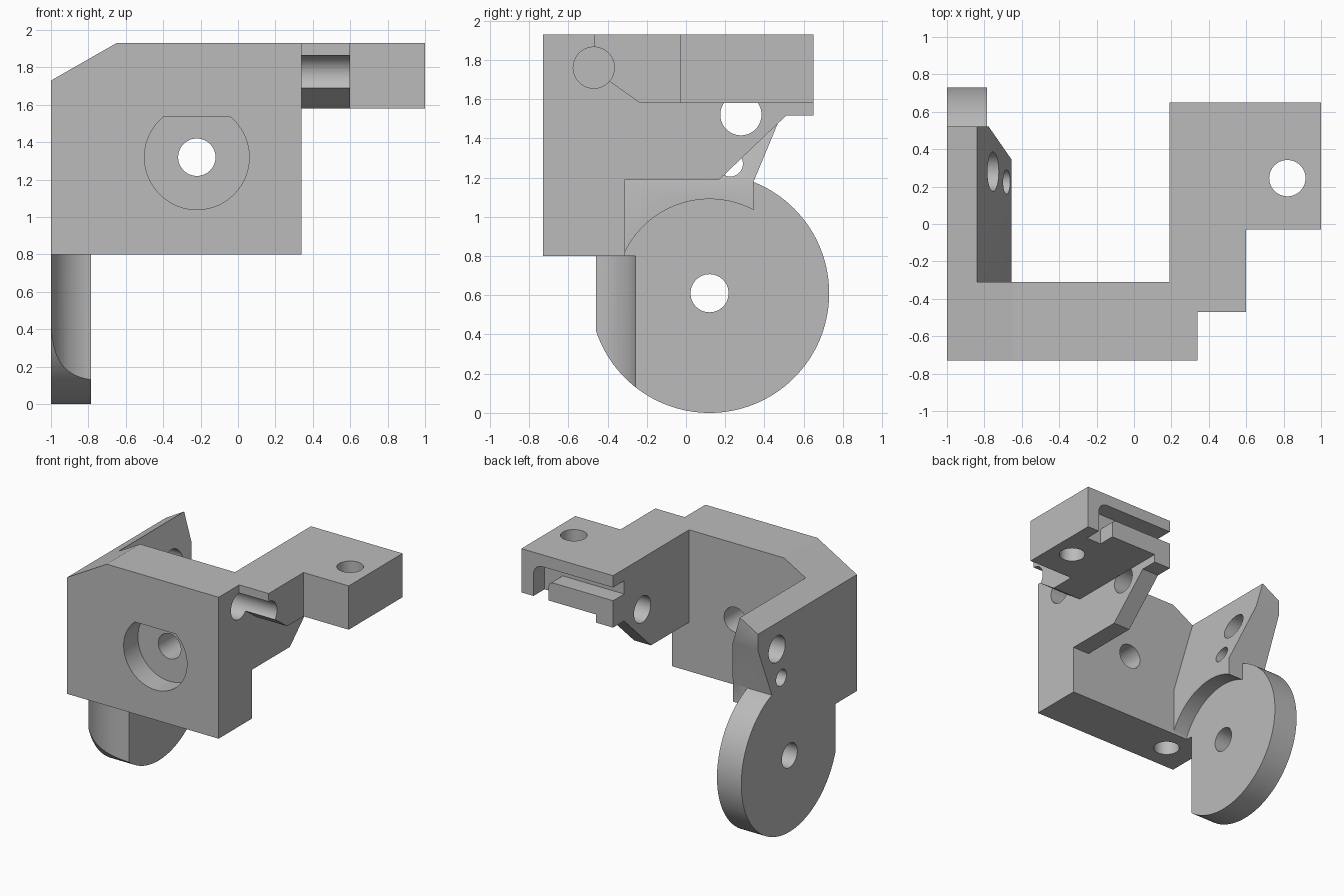
import bpy, bmesh, math
from mathutils import Vector

cube = bpy.data.objects.get("Cube")
if cube:
    bpy.data.objects.remove(cube)

gray = bpy.data.materials.new("plain gray")
gray.use_nodes = True
color = (0.5, 0.5, 0.5, 1)
gray.diffuse_color = color
gray.node_tree.nodes["Principled BSDF"].inputs["Base Color"].default_value = color

# Where a profile's two coordinates and its depth go for each extrusion axis
PLACE = {
    "X": lambda u, v, d: Vector((d, u, v)),
    "Y": lambda u, v, d: Vector((u, d, v)),
    "Z": lambda u, v, d: Vector((u, v, d)),
}


def prism(name, axis, points, start, end):
    """Extrude a 2D outline along an axis."""
    bm = bmesh.new()
    face = bm.faces.new([bm.verts.new(PLACE[axis](u, v, start)) for u, v in points])
    ext = bmesh.ops.extrude_face_region(bm, geom=[face])
    shift = PLACE[axis](0, 0, end - start)
    bmesh.ops.translate(bm, vec=shift, verts=[g for g in ext["geom"] if isinstance(g, bmesh.types.BMVert)])
    bmesh.ops.recalc_face_normals(bm, faces=bm.faces)
    mesh = bpy.data.meshes.new(name)
    bm.to_mesh(mesh)
    bm.free()
    mesh.materials.append(gray)
    obj = bpy.data.objects.new(name, mesh)
    bpy.context.collection.objects.link(obj)
    return obj


def box(name, x0, x1, y0, y1, z0, z1):
    return prism(name, "Z", [(x0, y0), (x1, y0), (x1, y1), (x0, y1)], z0, z1)


def arc(cu, cv, r, a0=0, a1=360, n=64):
    count = n if a1 - a0 == 360 else n + 1
    angles = [math.radians(a0 + (a1 - a0) * i / n) for i in range(count)]
    return [(cu + r * math.cos(a), cv + r * math.sin(a)) for a in angles]


def cylinder(name, axis, cu, cv, r, start, end, n=64):
    return prism(name, axis, arc(cu, cv, r, n=n), start, end)


def combine(target, operation, *others):
    """Apply boolean modifiers and discard the helper bodies."""
    bpy.context.view_layer.objects.active = target
    for other in others:
        other.hide_render = True
        mod = target.modifiers.new("Boolean", "BOOLEAN")
        mod.operation, mod.solver, mod.object = operation, "EXACT", other
        bpy.ops.object.modifier_apply(modifier=mod.name)
        bpy.data.objects.remove(other)


# Front plate
body = box("bracket_body", -1, 0.34, -0.73, -0.31, 0.8, 1.93)

# Side wall, thinning towards the top, with a round clearance below
wall = prism("side_wall", "X", [(-0.36, 0.8), (0.345, 0.8), (0.345, 1.18), (0.52, 1.6),
                                (0.52, 1.93), (-0.36, 1.93)], -1, -0.655)
combine(wall, "DIFFERENCE",
        prism("wall_slope", "Y", [(-0.655, 1.18), (-0.6, 1.18), (-0.6, 2.1), (-0.921, 2.1)], -0.31, 1),
        cylinder("hub_clearance", "X", 0.12, 0.61, 0.48, -0.785, -0.5, 96))

# Round ear below the wall, hollowed in front for screw access
disc = cylinder("round_ear", "X", 0.12, 0.61, 0.61, -1, -0.785, 128)
combine(disc, "DIFFERENCE", cylinder("screw_access", "Z", -0.75, -0.51, 0.255, -0.1, 0.8))

# Arm web and the stepped mounting block
web = prism("arm_web", "X", [(-0.5, 1.19), (0.17, 1.19), (0.51, 1.515), (0.65, 1.515),
                             (0.65, 1.93), (-0.5, 1.93)], 0.19, 0.34)
combine(web, "DIFFERENCE", cylinder("web_hole", "X", 0.28, 1.52, 0.105, 0.1, 0.34))
neck = prism("arm_neck", "X", [(-0.47, 1.93), (-0.47, 1.747), (-0.235, 1.58),
                               (0.65, 1.58), (0.65, 1.93)], 0.34, 0.6)
block = box("mounting_block", 0.6, 1, -0.03, 0.65, 1.58, 1.93)

combine(body, "UNION", wall, disc, web, neck, block)

# Corner chamfer over plate and wall
combine(body, "DIFFERENCE",
        prism("corner_chamfer", "Y", [(-1.1, 1.673), (-0.65, 1.93), (-0.65, 2.1), (-1.1, 2.1)], -1, 1))

# Recess with a flat top, and the round holes
recess = prism("flat_top_recess", "Y", arc(-0.22, 1.32, 0.28, 130, 410), -0.8, -0.55)
combine(body, "DIFFERENCE", recess,
        cylinder("plate_hole", "Y", -0.22, 1.32, 0.1, -1, 0),
        cylinder("ear_hole", "X", 0.12, 0.61, 0.097, -1.1, -0.7),
        cylinder("wall_hole", "X", 0.28, 1.52, 0.105, -1.1, -0.5),
        cylinder("small_wall_hole", "X", 0.225, 1.27, 0.065, -1.1, -0.5),
        cylinder("block_hole", "Z", 0.82, 0.245, 0.097, 1.4, 2.1),
        cylinder("cross_hole", "X", -0.47, 1.76, 0.105, 0, 0.65),
        cylinder("bottom_hole", "Z", -0.75, -0.51, 0.097, 0.7, 1.3))

# Bent channel in the back of the block, with rounded corners
outline = ([(0.893, 1.5)] + arc(0.813, 1.755, 0.08, 0, 90, 8) + [(0.1, 1.835), (0.1, 1.73)]
           + arc(0.72, 1.69, 0.04, 90, 0, 6) + [(0.76, 1.5)])
combine(body, "DIFFERENCE", prism("back_channel", "Y", outline, 0.51, 0.8))

bpy.ops.object.select_all(action="DESELECT")
body.select_set(True)
bpy.context.view_layer.objects.active = body
bpy.ops.object.shade_smooth_by_angle(angle=math.radians(25))
